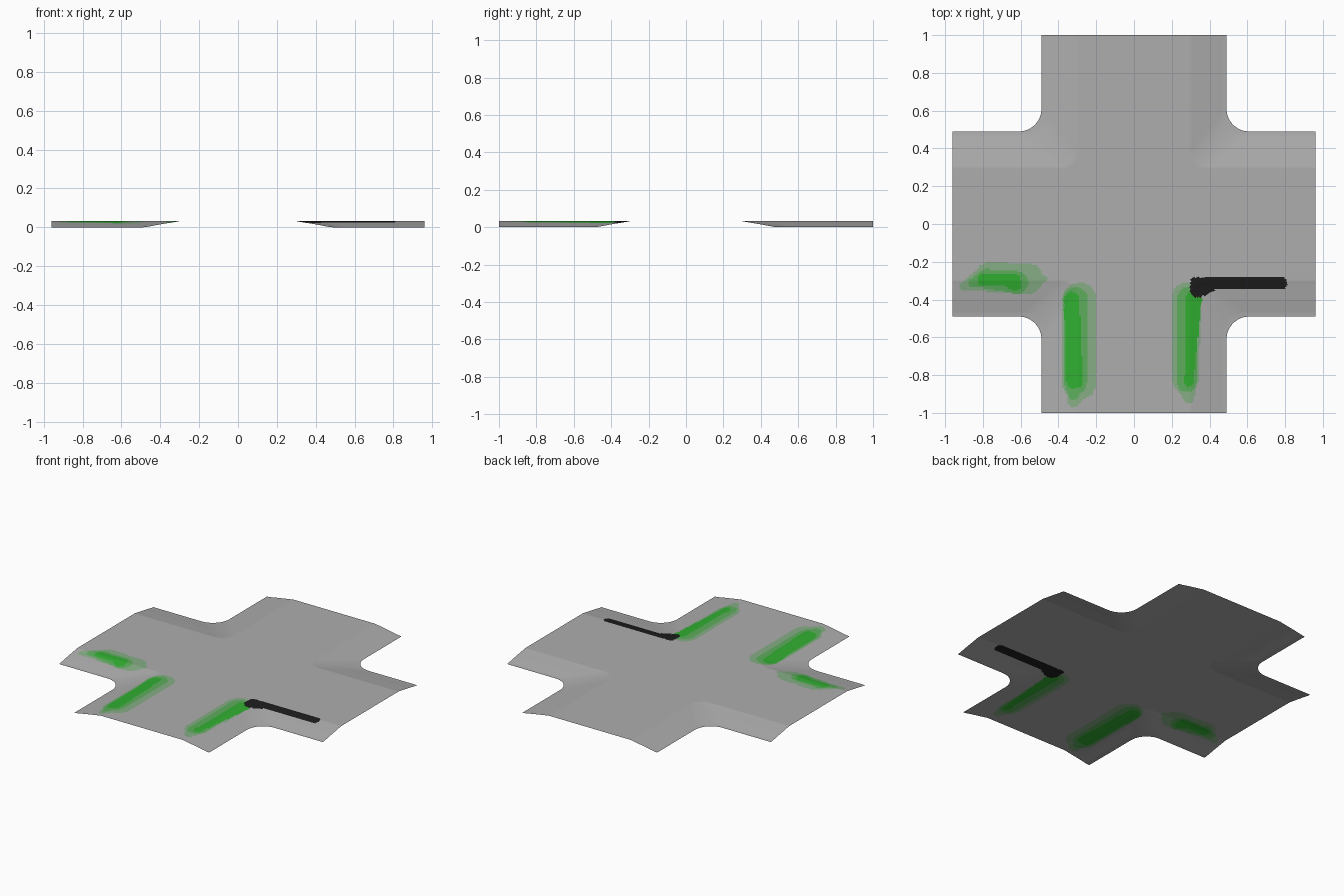
import bpy, bmesh
from math import sin, cos, pi
from mathutils import Vector

cube = bpy.data.objects.get("Cube")
if cube:
    bpy.data.objects.remove(cube, do_unlink=True)

END_X, END_Y = 0.96, 1.0
CELL = 0.009


def material(name, colour):
    mat = bpy.data.materials.new(name)
    mat.use_nodes = True
    mat.diffuse_color = (*colour, 1)
    bsdf = mat.node_tree.nodes["Principled BSDF"]
    bsdf.inputs["Base Color"].default_value = (*colour, 1)
    bsdf.inputs["Roughness"].default_value = 0.9
    return mat


GREY, PALE, MID, GREEN, BLACK = range(5)
MATERIALS = [
    material("road grey", (0.42, 0.42, 0.42)),
    material("pale green", (0.24, 0.42, 0.24)),
    material("mid green", (0.11, 0.42, 0.11)),
    material("bright green", (0.03, 0.43, 0.03)),
    material("black", (0.012, 0.012, 0.012)),
]

# Painted strokes, each from one round end (x, y, radius) to another
STROKES = [
    # left verge of the front arm
    (PALE, (-0.29, -0.4, 0.09), (-0.29, -0.84, 0.09)),
    (PALE, (-0.29, -0.84, 0.09), (-0.32, -0.94, 0.03)),
    (MID, (-0.31, -0.4, 0.065), (-0.31, -0.84, 0.06)),
    (MID, (-0.31, -0.84, 0.06), (-0.32, -0.9, 0.03)),
    (GREEN, (-0.33, -0.4, 0.04), (-0.315, -0.83, 0.043)),
    # right verge of the front arm
    (PALE, (0.28, -0.39, 0.08), (0.27, -0.82, 0.07)),
    (PALE, (0.27, -0.82, 0.07), (0.29, -0.92, 0.03)),
    (MID, (0.285, -0.39, 0.055), (0.28, -0.84, 0.05)),
    (GREEN, (0.315, -0.4, 0.045), (0.29, -0.84, 0.022)),
    # verge of the left arm
    (PALE, (-0.76, -0.28, 0.08), (-0.56, -0.29, 0.08)),
    (PALE, (-0.76, -0.28, 0.08), (-0.9, -0.33, 0.025)),
    (PALE, (-0.56, -0.29, 0.08), (-0.48, -0.29, 0.02)),
    (MID, (-0.78, -0.29, 0.05), (-0.62, -0.31, 0.06)),
    (MID, (-0.78, -0.29, 0.05), (-0.86, -0.31, 0.02)),
    (GREEN, (-0.8, -0.295, 0.03), (-0.63, -0.295, 0.03)),
    (GREEN, (-0.67, -0.3, 0.03), (-0.63, -0.32, 0.035)),
    # dark bar on the right arm
    (BLACK, (0.33, -0.315, 0.033), (0.78, -0.315, 0.033)),
    (BLACK, (0.34, -0.345, 0.045), (0.42, -0.32, 0.03)),
]


def in_stroke(point, start, end):
    a, b = Vector(start[:2]), Vector(end[:2])
    t = max(0, min(1, (point - a).dot(b - a) / (b - a).length_squared))
    return (point - a.lerp(b, t)).length < start[2] + (end[2] - start[2]) * t


def paint(point):
    index = GREY
    for colour, start, end in STROKES:
        if in_stroke(point, start, end):
            index = colour
    return index


def corner_path(offset, radius, straight=60, bend=24):
    """Path down one arm, round the inner corner and out along the next."""
    c = offset + radius
    path = [Vector((offset, END_Y + (c - END_Y) * i / straight)) for i in range(straight)]
    for i in range(bend + 1):
        a = pi / 2 * i / bend
        path.append(Vector((c - radius * cos(a), c - radius * sin(a))))
    path += [Vector((c + (END_X - c) * i / straight, offset)) for i in range(1, straight + 1)]
    return path


# Cross-section from the crown to the kerb: offset, corner radius, height
SECTION = [(0, 0.3, 0.032), (0.3, 0.085, 0.032), (0.315, 0.085, 0.029),
           (0.4, 0.1, 0.015), (0.47, 0.12, 0.002), (0.49, 0.12, 0)]

rows = []
for (o1, r1, z1), (o2, r2, z2) in zip(SECTION, SECTION[1:]):
    steps = max(1, round((o2 - o1) / CELL))
    for i in range(steps):
        t = i / steps
        height = z1 + (z2 - z1) * t
        row = corner_path(o1 + (o2 - o1) * t, r1 + (r2 - r1) * t)
        rows.append([p.to_3d() + Vector((0, 0, height)) for p in row])
rows.append([p.to_3d() for p in corner_path(*SECTION[-1][:2])])

# The central square left inside the crown bend
bend_start, bend_end = 60, 84
crown = rows[0][bend_start:bend_end + 1]
pivot = Vector((0, 0, SECTION[0][2]))
fill = [[pivot.lerp(p, i / 16) for p in crown] for i in range(17)]

# Lay the quarter four times by mirroring and weld the seams
bm = bmesh.new()
for sx in (1, -1):
    for sy in (1, -1):
        for sheet in (rows, fill):
            grid = [[bm.verts.new((p.x * sx, p.y * sy, p.z)) for p in row] for row in sheet]
            for low, high in zip(grid, grid[1:]):
                for i in range(len(low) - 1):
                    bm.faces.new((low[i], low[i + 1], high[i + 1], high[i]))
bmesh.ops.remove_doubles(bm, verts=bm.verts, dist=0.0001)
bmesh.ops.dissolve_degenerate(bm, edges=bm.edges, dist=0.0001)
for face in bm.faces:
    face.normal_update()
    if face.normal.z < 0:
        face.normal_flip()
    face.material_index = paint(face.calc_center_median().xy)
    face.smooth = True

mesh = bpy.data.meshes.new("crossroads")
bm.to_mesh(mesh)
bm.free()
for mat in MATERIALS:
    mesh.materials.append(mat)
road = bpy.data.objects.new("crossroads", mesh)
bpy.context.collection.objects.link(road)
